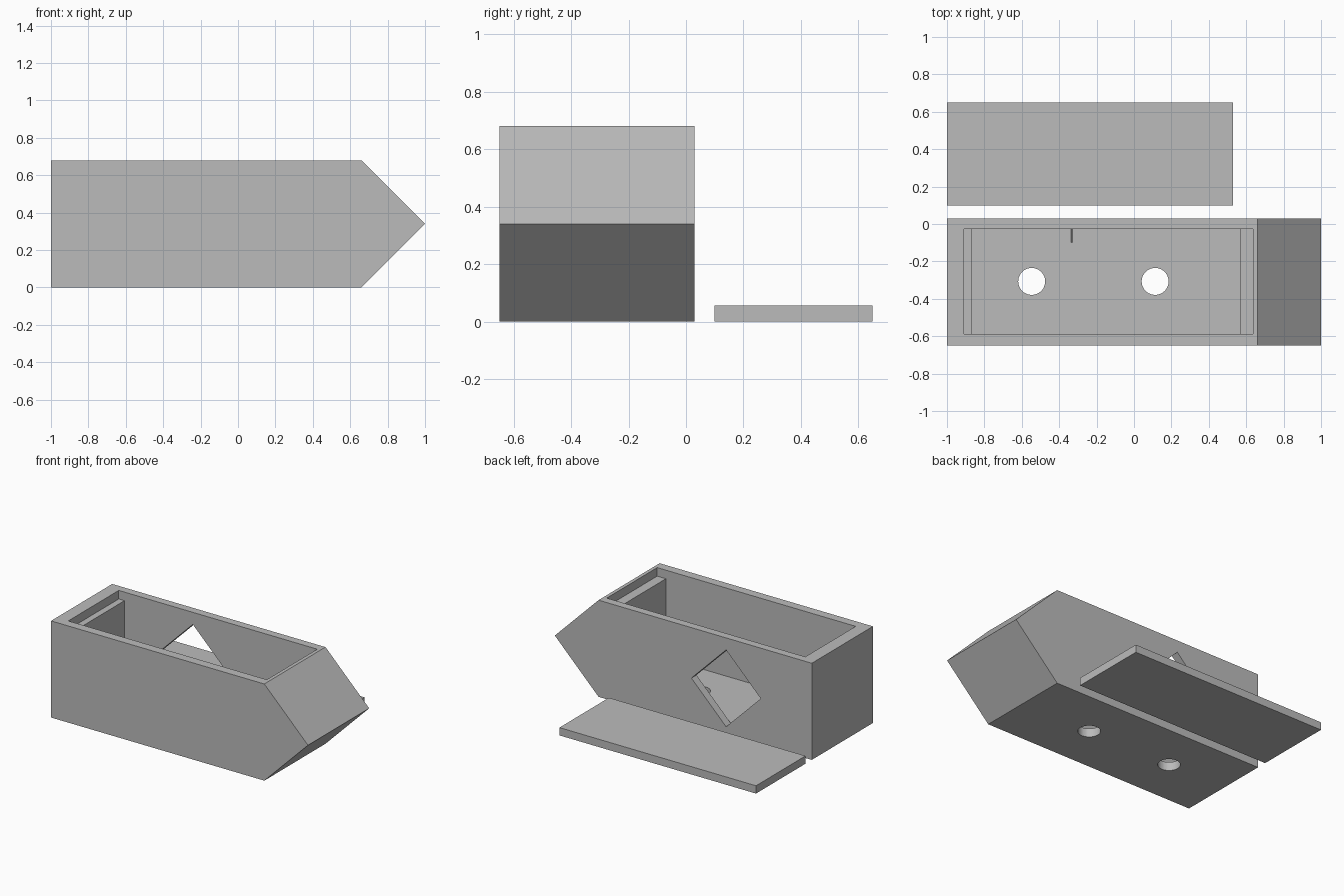
import bpy, bmesh
from mathutils import Vector

cube = bpy.data.objects.get("Cube")
if cube:
    bpy.data.objects.remove(cube, do_unlink=True)

grey = bpy.data.materials.new("plain grey")
grey.use_nodes = True
grey.diffuse_color = (0.5, 0.5, 0.5, 1)
grey.node_tree.nodes["Principled BSDF"].inputs["Base Color"].default_value = (0.5, 0.5, 0.5, 1)


def prism(name, outline, y0, y1):
    """Extrude an x-z outline from y0 to y1."""
    bm = bmesh.new()
    face = bm.faces.new([bm.verts.new((x, y0, z)) for x, z in outline])
    side = bmesh.ops.extrude_face_region(bm, geom=[face])["geom"]
    moved = [v for v in side if isinstance(v, bmesh.types.BMVert)]
    bmesh.ops.translate(bm, verts=moved, vec=Vector((0, y1 - y0, 0)))
    bmesh.ops.recalc_face_normals(bm, faces=bm.faces)
    mesh = bpy.data.meshes.new(name)
    bm.to_mesh(mesh)
    bm.free()
    mesh.materials.append(grey)
    obj = bpy.data.objects.new(name, mesh)
    bpy.context.collection.objects.link(obj)
    return obj


def cut(target, cutter):
    """Subtract a hidden cutter from the target."""
    cutter.hide_render = True
    cutter.hide_set(True)
    cutter.display_type = 'WIRE'
    mod = target.modifiers.new(cutter.name, 'BOOLEAN')
    mod.operation = 'DIFFERENCE'
    mod.solver = 'EXACT'
    mod.object = cutter
    bpy.context.view_layer.objects.active = target
    bpy.ops.object.modifier_apply(modifier=mod.name)
    bpy.data.objects.remove(cutter, do_unlink=True)


HEIGHT, FLOOR, LEDGE = 0.68, 0.06, 0.62
Y_FRONT, Y_BACK = -0.65, 0.03

# Box body with a wedge nose
body = prism("box_body", [(-1, 0), (0.66, 0), (1, HEIGHT / 2), (0.66, HEIGHT), (-1, HEIGHT)],
             Y_FRONT, Y_BACK)

# Cavity with a ledge at each end for the lid
cavity = [(-0.865, FLOOR), (0.567, FLOOR), (0.567, LEDGE), (0.635, LEDGE),
          (0.635, 0.8), (-0.91, 0.8), (-0.91, LEDGE), (-0.865, LEDGE)]
cut(body, prism("cavity_cutter", cavity, -0.587, -0.026))

# Diamond opening in the back wall
cx, cz, r = -0.333, 0.325, 0.27
cut(body, prism("diamond_cutter", [(cx, cz - r), (cx + r, cz), (cx, cz + r), (cx - r, cz)],
                -0.1, 0.1))

# Two round holes through the floor
for x in (-0.547, 0.113):
    bpy.ops.mesh.primitive_cylinder_add(vertices=48, radius=0.072, depth=0.3,
                                        location=(x, -0.307, 0))
    hole = bpy.context.object
    hole.name = "floor_hole_cutter"
    hole.data.materials.append(grey)
    cut(body, hole)

# Loose lid lying behind the box
prism("lid", [(-1, 0), (0.53, 0), (0.53, 0.055), (-1, 0.055)], 0.1, 0.65)
